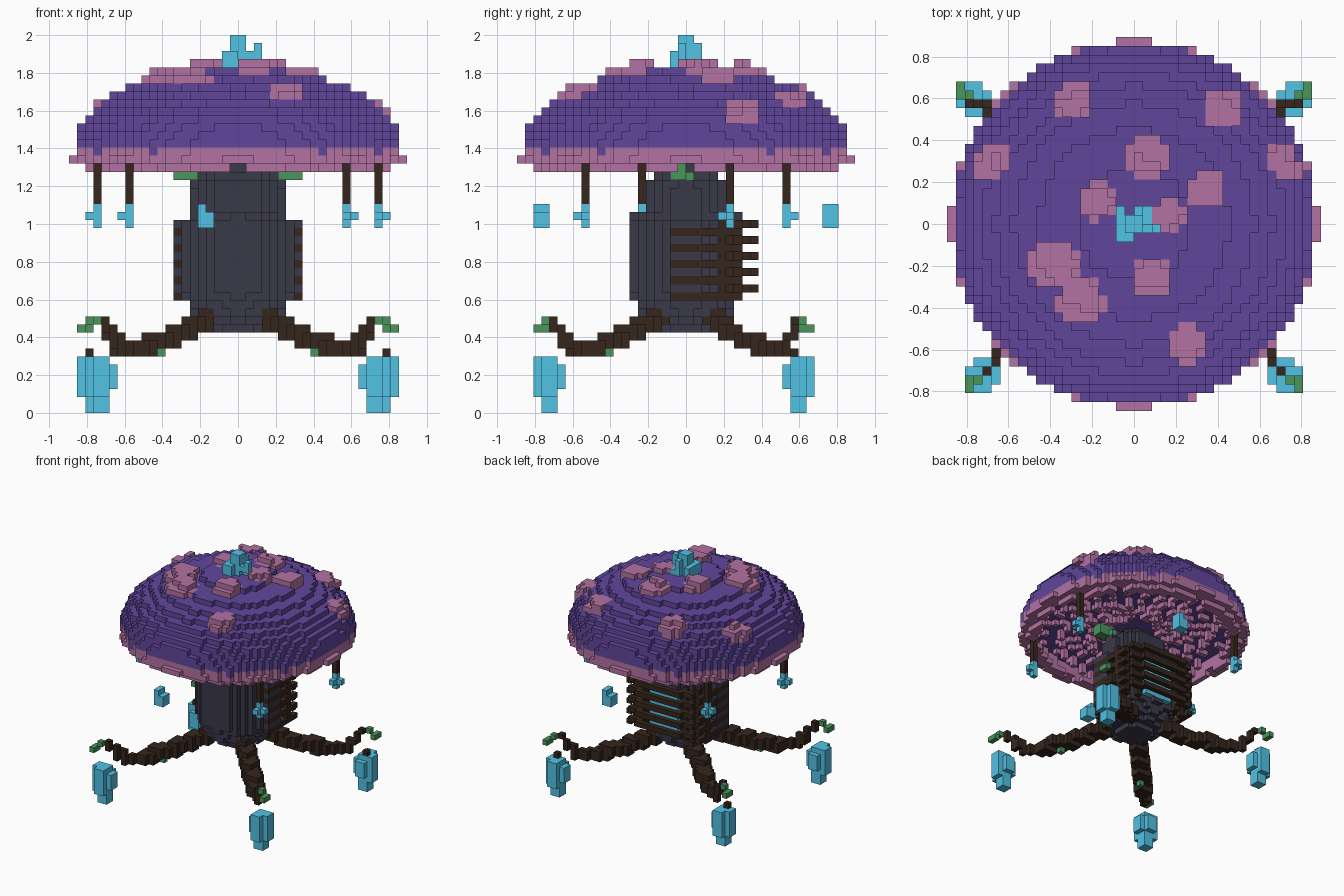
import bpy, bmesh, math
from math import hypot, floor, cos, sin, pi
from mathutils import Vector

V = 2 / 47  # edge of one block

if "Cube" in bpy.data.objects:
    bpy.data.objects.remove(bpy.data.objects["Cube"])


def material(name, rgb):
    linear = [((c / 255 + 0.055) / 1.055) ** 2.4 for c in rgb] + [1]
    m = bpy.data.materials.new(name)
    m.use_nodes = True
    m.diffuse_color = linear
    m.node_tree.nodes["Principled BSDF"].inputs["Base Color"].default_value = linear
    return m


PURPLE = material("cap purple", (96, 70, 156))
PINK = material("spot pink", (180, 114, 162))
BLUE = material("crystal blue", (82, 194, 228))
BROWN = material("root brown", (54, 38, 28))
SLATE = material("stem slate", (58, 57, 72))
GREEN = material("leaf green", (74, 149, 92))

DIRECTIONS = [Vector(d) for d in
              ((1, 0, 0), (-1, 0, 0), (0, 1, 0), (0, -1, 0), (0, 0, 1), (0, 0, -1))]


def build(name, cells):
    """Turn a {cell: material} map into one mesh of its outer block faces."""
    mats = list(dict.fromkeys(cells.values()))
    bm = bmesh.new()
    corners = {}

    def corner(p):
        key = tuple(round(2 * c) for c in p)
        if key not in corners:
            corners[key] = bm.verts.new(p * V)
        return corners[key]

    for cell, mat in cells.items():
        middle = Vector(cell) + Vector((0.5, 0.5, 0.5))
        for d in DIRECTIONS:
            if tuple(int(c + e) for c, e in zip(cell, d)) in cells:
                continue
            u = Vector((d.y, d.z, d.x)) / 2
            w = d.cross(u)
            c = middle + d / 2
            face = bm.faces.new([corner(c + q) for q in (-u - w, u - w, u + w, w - u)])
            face.material_index = mats.index(mat)
    mesh = bpy.data.meshes.new(name)
    bm.to_mesh(mesh)
    bm.free()
    for m in mats:
        mesh.materials.append(m)
    obj = bpy.data.objects.new(name, mesh)
    bpy.context.collection.objects.link(obj)


def box(cells, mat, x, y, z):
    """Fill block ranges (start, end) along each axis."""
    for i in range(*x):
        for j in range(*y):
            for k in range(*z):
                cells[i, j, k] = mat


def ring(cells, mat, k, outer, inner=0, squash=1):
    for i in range(-22, 22):
        for j in range(-22, 22):
            if inner <= hypot(i + 0.5, (j + 0.5) * squash) <= outer:
                cells[i, j, k] = mat


def turned(cells):
    """Half turn about the vertical axis."""
    return {(-1 - i, -1 - j, k): m for (i, j, k), m in cells.items()}


def mirrored(cells):
    return {(-1 - i, j, k): m for (i, j, k), m in cells.items()}


# Domed cap
def dome_radius(k, grow=0):
    t = (k + 0.5 - 33) / (10 + grow)
    return (20.45 + grow) * math.sqrt(max(0, 1 - t * t))


cap = {}
for k in range(33, 43):
    ring(cap, PURPLE, k, dome_radius(k))

# Raised rounded spots: (x, y, radius)
SPOTS = [(-7, 14, 2.4), (10, 13, 2.3), (-16, 7, 2.3), (16.8, 7, 2.3), (1.5, 7.6, 2.4),
         (-4.3, 2.6, 2.2), (3.9, 1.1, 2), (8.2, 3.8, 2.4), (-9, -4.4, 2.9),
         (-6, -8.7, 2.7), (2, -6, 2.2), (6, -13.6, 2.4)]
for sx, sy, r in SPOTS:
    sz = 33 + 10 * math.sqrt(1 - (hypot(sx, sy) / 20.45) ** 2)
    for i in range(floor(sx - 4), floor(sx + 5)):
        for j in range(floor(sy - 4), floor(sy + 5)):
            for k in range(33, 44):
                x, y, z = i + 0.5, j + 0.5, k + 0.5
                near = hypot(x - sx, y - sy, (z - sz) * 1.5) <= r
                if near and hypot(x, y) <= dome_radius(k, 1.2):
                    cap[i, j, k] = PINK

# Rim band, its lowest row notched
ring(cap, PURPLE, 32, 20.45, 18)
ring(cap, PINK, 32, 20.4, 18)
ring(cap, PINK, 31, 20.6, 18)
ring(cap, PINK, 30, 19.5, 17.6)
for cell in [c for c in cap if c[2] == 30]:
    if cell[0] in (-18, -14, -1, 0, 13, 17) or cell[1] in (-13, -6, -1, 0, 5, 12):
        del cap[cell]

# Broken gills radiating under the cap
for n in range(28):
    a = 2 * pi * (n + 0.5) / 28
    for r in range(5, 18):
        if (r + n) % 3:
            i, j = floor(r * cos(a)), floor(r * sin(a))
            cap[i, j, 32] = PINK
            if (r + n) % 6 == 1:
                cap[i, j, 31] = PINK
build("cap", cap)

# Stem with a swollen belly, dark with a glowing patch behind
stem = {}
LOW = {10: 3.2, 11: 4.6, 12: 5.6, 13: 6, 14: 6.6, 24: 5.9, 28: 5.6, 29: 4.6, 30: 3.3}
for k in range(10, 31):
    ring(stem, SLATE, k, LOW.get(k, 7.1 if k < 24 else 5.8),
         squash=1.1 if k > 24 else 0.9 if k == 24 else 1)
for side in (-8, 7):
    for k in range(15, 24, 2):
        box(stem, SLATE, (side, side + 1), (-2, 2), (k, k + 1))
for cell in stem:
    if cell[1] >= 5 and -3 <= cell[0] < 3 and 15 <= cell[2] < 22:
        stem[cell] = BLUE
build("stem", stem)

# Wooden slats round the sides and back
slats = {}
for side in (-8, 7):
    for k in range(14, 24, 2):
        box(slats, BROWN, (side, side + 1), (-2, 7), (k, k + 1))
    box(slats, BROWN, (side, side + 1), (4, 5), (14, 24))
for k in range(15, 24, 2):
    box(slats, BROWN, (-5, 5), (8, 9), (k, k + 1))
    for i in (-7, 4):
        box(slats, BROWN, (i, i + 3), (7, 8), (k, k + 1))
for i in (-5, 4):
    box(slats, BROWN, (i, i + 1), (6, 7), (14, 24))
for i in (-7, 6):
    box(slats, BROWN, (i, i + 1), (5, 6), (14, 24))
build("slats", slats)

# Leaves beside the top of the stem
leaves = {}
box(leaves, GREEN, (5, 8), (-2, 0), (29, 31))
box(leaves, GREEN, (5, 6), (-1, 1), (28, 30))
build("left_leaves", leaves)
build("right_leaves", mirrored(leaves))

# Crystal on the crown
crown = {}
box(crown, BLUE, (-1, 1), (-1, 1), (43, 47))
box(crown, BLUE, (-2, 0), (-2, 1), (43, 45))
box(crown, BLUE, (-2, -1), (1, 2), (43, 45))
box(crown, BLUE, (0, 2), (0, 2), (43, 44))
box(crown, BLUE, (1, 3), (-1, 0), (44, 45))
box(crown, BLUE, (2, 3), (-1, 0), (45, 46))
box(crown, BLUE, (0, 1), (1, 2), (44, 46))
build("crown_crystal", crown)


# Hanging vines with small crystals, in opposite pairs
def vine(x, y):
    cells = {}
    box(cells, BROWN, (x, x + 1), (y, y + 1), (26, 33))
    box(cells, BLUE, (x, x + 1), (y, y + 1), (23, 26))
    cells[x + 1, y, 24] = cells[x, y - 1, 24] = BLUE
    return cells


drop = {}
box(drop, BLUE, (-5, -4), (-19, -17), (23, 26))
box(drop, BLUE, (-4, -3), (-19, -17), (23, 25))
for name, cells in (("side_vine", vine(17, 5)), ("corner_vine", vine(13, -13)),
                    ("floating_crystal", drop)):
    build(name, cells)
    build("opposite_" + name, turned(cells))


# Curling roots, leaf tips and large crystals
def root(path):
    cells = {}
    for p, q in zip(path, path[1:]):
        for s in range(13):
            c = Vector(p).lerp(Vector(q), s / 12)
            wide = 2 if abs(c.x) < 12 else 1
            sizes = (wide, wide, 2 if abs(c.x) < 15.5 else 1)
            lo = [floor(a - n / 2 + 0.5) for a, n in zip(c, sizes)]
            box(cells, BROWN, *[(a, a + n) for a, n in zip(lo, sizes)])
    return cells


def big_crystal(x, y, sy):
    """x, y: low corner of the core; sy: outward direction along y."""
    cells = {}
    box(cells, BLUE, (x, x + 2), (y, y + 2), (0, 7))
    box(cells, BLUE, (x + 2, x + 3), (y, y + 2), (2, 7))
    box(cells, BLUE, (x - 1, x), (y, y + 2), (3, 6))
    outer, inner = (y + 2, y - 1) if sy > 0 else (y - 1, y + 2)
    box(cells, BLUE, (x, x + 2), (outer, outer + 1), (2, 7))
    box(cells, BLUE, (x, x + 2), (inner, inner + 1), (3, 6))
    return cells


front_root = root([(3, -3, 12), (6, -6, 10.4), (9, -9, 9), (12, -12, 8),
                   (14.5, -14.5, 8.2), (15.5, -15.5, 9.5), (16.4, -16.4, 11.5)])
for cell in ((17, -18, 11), (18, -18, 10), (18, -19, 10), (9, -10, 7)):
    front_root[cell] = GREEN
back_root = root([(3, 3, 12), (6, 5, 10.4), (9, 7.5, 9), (12, 10, 8),
                  (15, 12, 8.2), (16.3, 13, 9.5), (17.3, 13.6, 11.5)])
for cell in ((18, 14, 11), (19, 14, 10), (19, 15, 10)):
    back_root[cell] = GREEN
back_crystal = big_crystal(17, 13, 1)
back_crystal[18, 13, 7] = BROWN

for name, cells in (("front_root", front_root), ("back_root", back_root),
                    ("front_crystal", big_crystal(16, -18, -1)),
                    ("back_crystal", back_crystal)):
    build("left_" + name, cells)
    build("right_" + name, mirrored(cells))
